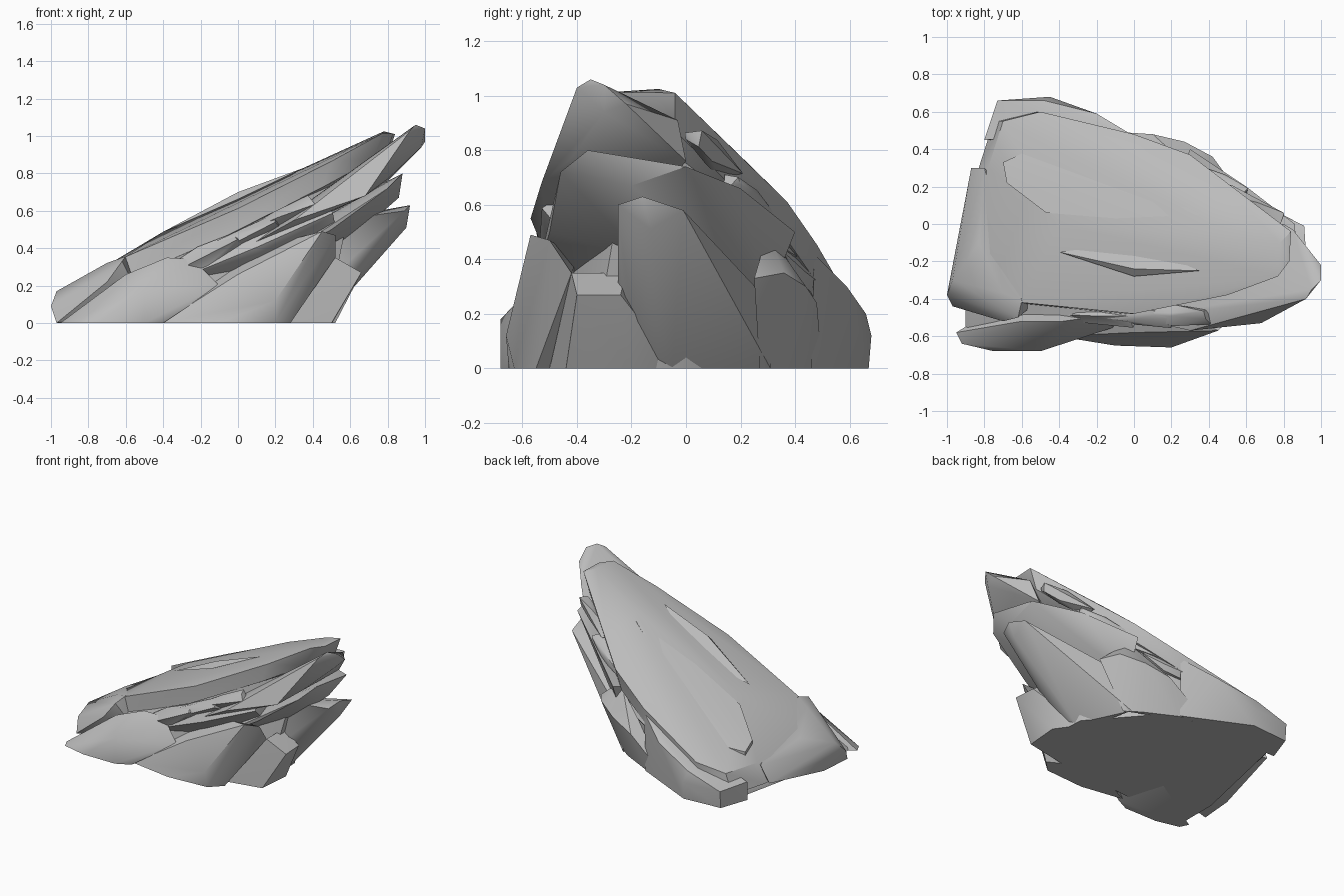
import bpy, bmesh, math, random
from mathutils import Vector

random.seed(4)
cube = bpy.data.objects.get("Cube")
if cube:
    bpy.data.objects.remove(cube, do_unlink=True)

stone = bpy.data.materials.new("grey stone")
stone.use_nodes = True
stone.diffuse_color = (.5, .5, .5, 1)
stone.node_tree.nodes["Principled BSDF"].inputs["Base Color"].default_value = stone.diffuse_color


def rock(name, points):
    """Convex stone through the points, standing on the ground."""
    bm = bmesh.new()
    for x, y, z in points:
        bm.verts.new((x, y, max(z, 0)))
    bmesh.ops.remove_doubles(bm, verts=bm.verts, dist=.002)
    bmesh.ops.convex_hull(bm, input=bm.verts)
    spare = [vert for vert in bm.verts if not vert.link_faces]
    bmesh.ops.delete(bm, geom=spare, context='VERTS')
    bmesh.ops.recalc_face_normals(bm, faces=bm.faces)
    for face in bm.faces:
        face.smooth = True
    for edge in bm.edges:
        edge.smooth = edge.calc_face_angle(0) < math.radians(38)
    mesh = bpy.data.meshes.new(name)
    bm.to_mesh(mesh)
    bm.free()
    mesh.materials.append(stone)
    stone_object = bpy.data.objects.new(name, mesh)
    bpy.context.collection.objects.link(stone_object)


def shard(name, foot, tip, foot_width, tip_width, depth, rough):
    """Tapered six-sided splinter from foot to tip, fullest near the middle."""
    foot, tip = Vector(foot), Vector(tip)
    axis = tip - foot
    side = axis.cross(Vector((0, 0, 1))).normalized()
    rise = side.cross(axis).normalized()
    middle_width = max(foot_width, tip_width) * 1.1
    rings = (foot, foot_width, depth / 2), (foot.lerp(tip, .55), middle_width, depth), (tip, tip_width, depth / 2)
    points = []
    for centre, width, height in rings:
        for corner in range(6):
            angle = corner * math.tau / 6
            jitter = Vector(random.uniform(-rough, rough) for component in range(3))
            points.append(centre + side * width * math.cos(angle) + rise * height * math.sin(angle) + jitter)
    rock(name, points)


def slope(x, y):
    """Height of the tilted upper surface."""
    back_drop = max(0, y) * (.45 + .25 * x)
    front_drop = max(0, -y - .25) * .25
    end_drop = max(0, -.7 - x) * .4
    tip_drop = max(0, x - .78) * .7
    return .67 + .455 * x - back_drop - front_drop - end_drop - tip_drop


def on_slope(outline, lift=0):
    return [Vector((x, y, slope(x, y) + lift)) for x, y in outline]


def on_ground(outline):
    return [Vector((x, y, 0)) for x, y in outline]


# Broad tilted slab that forms the upper surface
slab_top = on_slope([(-.86, -.2), (-.78, .3), (-.7, .55), (-.5, .6), (0, .48), (.3, .37), (.45, .24),
                     (.84, -.04), (.83, -.2), (.77, -.28), (.5, -.38), (0, -.48), (-.6, -.42),
                     (-.4, 0), (.4, 0), (.78, -.1)])
rock("upper_slab", slab_top + [point - Vector((.05, 0, .14)) for point in slab_top])

# Body beneath the slab, leaning out towards the tip
ground_outline = [(-.9, -.3), (-.9, -.6), (.2, -.5), (.47, -.35), (.45, 0), (.1, .4), (-.7, .62)]
shoulder = [(-.8, -.2), (-.7, .5), (-.1, .46), (.3, .3), (.65, 0), (.65, -.2), (.3, -.4), (-.5, -.4)]
rock("body", on_ground(ground_outline) + on_slope(shoulder, -.1))

# Blunt low end
rock("low_end", on_slope([(-.83, -.1), (-.8, .3), (-.7, -.37), (-.6, -.41)])
     + [(-1, -.38, .09), (-.97, -.44, 0), (-.95, -.2, 0), (-.97, -.3, .17), (-.87, .3, .08),
        (-.62, -.5, .33), (-.7, -.52, .22), (-.5, 0, .1), (-.5, -.4, .1)])

# Stepped rim along the back of the low end
rim = [(-.8, .45), (-.73, .65), (-.45, .67), (0, .46)]
rock("back_rim", on_ground(rim) + [(-.8, .45, .13), (-.73, .66, .12), (-.45, .68, .12),
                                   (-.48, .66, .2), (-.2, .59, .3), (0, .47, .42)])

# Top blade and the two overhanging tiers below it
rock("top_blade", [(.92, -.4, 1.03), (.95, -.35, 1.06), (1, -.3, 1.04), (1, -.22, .97), (.98, -.3, .94),
                   (.68, -.53, .68), (.85, -.03, .91), (.8, -.42, .77), (.8, 0, .76), (.3, -.57, .55),
                   (.3, -.2, .5), (0, -.5, .38)])
rock("middle_tier", [(.88, -.36, .8), (.86, 0, .74), (.86, -.2, .67), (.8, -.46, .72), (.6, .2, .66),
                     (.3, .4, .5), (.5, -.5, .5), (.2, -.55, .33), (.55, -.15, .4), (.3, .3, .25),
                     (0, -.3, .3)])
rock("lower_tier", [(.89, -.25, .6), (.92, -.16, .63), (.91, -.01, .58), (.9, -.13, .51), (.56, -.25, .3),
                    (.5, .2, .33), (.3, .3, .25), (.2, -.2, .5)] + on_ground([(.45, -.05), (.28, .31), (.4, -.2)]))
shard("blade_root", foot=(-.4, -.43, .2), tip=(.5, -.44, .58), foot_width=.07, tip_width=.09, depth=.1, rough=.01)

# Blocks at ground level
rock("foot_block", on_ground([(.5, -.44), (.52, -.2), (.4, -.03), (.2, -.5)])
     + [(.52, -.42, .35), (.66, -.4, .27), (.65, -.24, .27), (.52, -.22, .35)])
rock("front_boulder", on_ground([(-.41, -.6), (-.1, -.65), (.2, -.63), (.28, -.55), (0, -.4)])
     + [(.2, -.66, .12), (.45, -.57, .49), (.52, -.5, .47), (.52, -.42, .35), (0, -.58, .26), (.1, -.4, .4)])
rock("left_boulder", on_ground([(-.95, -.58), (-.92, -.64), (-.75, -.68), (-.5, -.68), (-.4, -.63), (-.5, -.3)])
     + [(-.5, -.68, .18), (-.6, -.52, .26), (-.38, -.52, .35), (-.24, -.5, .34), (-.1, -.55, .2)])

# Parallel flakes on the front wall
for step in range(3):
    x = step * .2 - .25
    z = .35 + step * .1
    shard("front_flake", foot=(x - .2, -.47, z - .12), tip=(x + .25, -.5, z + .1),
          foot_width=.03, tip_width=.04, depth=.05, rough=.02)

# Lumpy back wall
rock("back_buttress", on_ground([(.32, .27), (.22, .34), (0, .45), (-.2, .5)])
     + [(.5, .25, .33), (.42, .36, .35), (.27, .44, .3), (.1, .48, .24), (.3, .3, .5)])
for step in range(6):
    along = step / 5
    x = .65 - along
    y = .1 + .43 * along ** .75
    z = slope(x, y) - random.uniform(.1, .16)
    shard("back_flake", foot=(x - .14, y + .06, z - .08), tip=(x + .14, y - .07, z + .05),
          foot_width=.04, tip_width=.03, depth=.05, rough=.02)

# Shallow raised flake and crack ridge on the upper surface
flake = [(.36, .05), (-.35, .38), (-.55, .4), (-.7, .33), (-.68, .22), (-.47, .06), (-.1, .03)]
rock("surface_flake", on_slope(flake, .01) + on_slope(flake, -.05))
rock("crack_ridge", on_slope([(-.4, -.15), (0, -.28), (.35, -.25)])
     + on_slope([(0, -.24)], .03) + on_slope([(0, -.1)], -.05))
